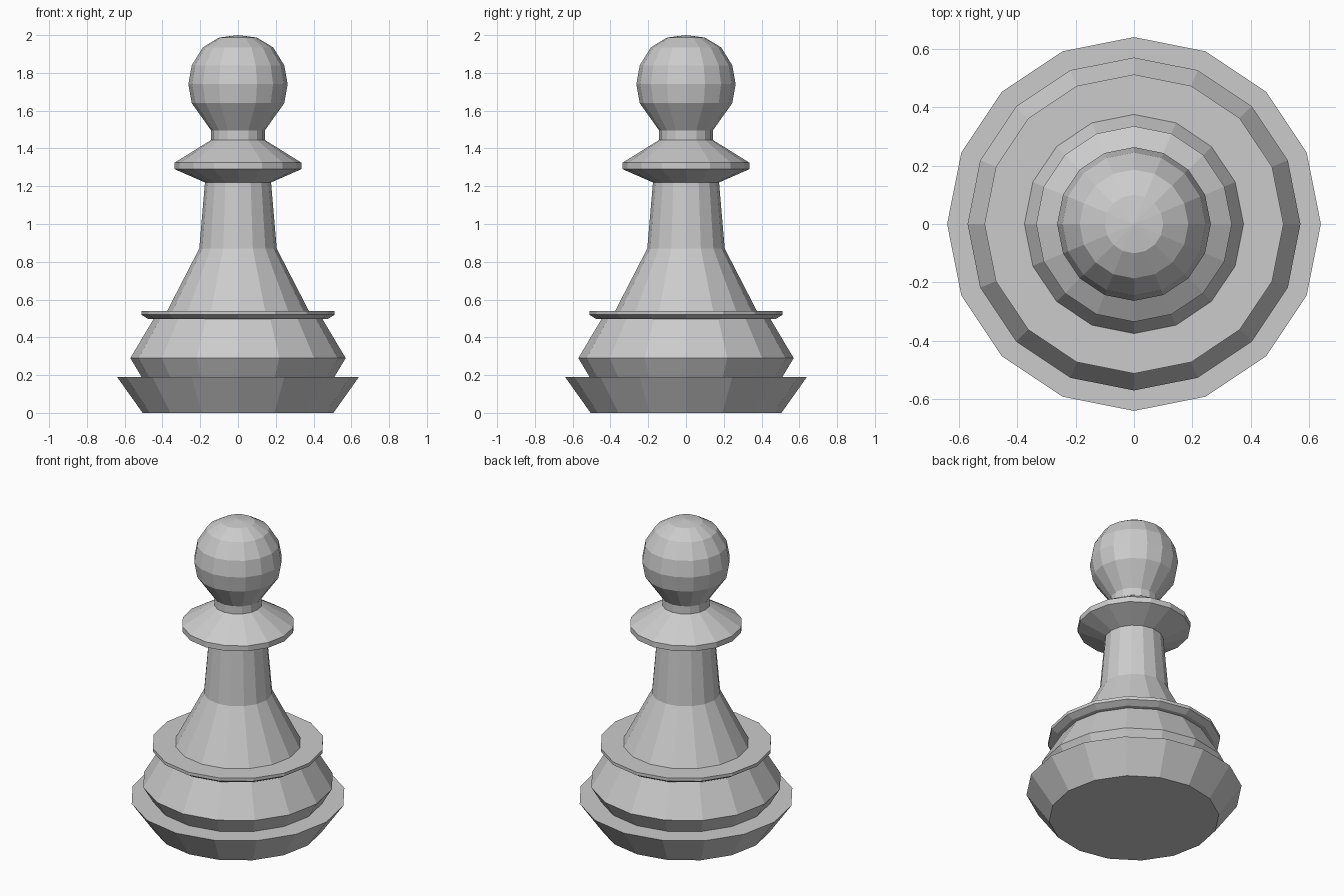
import bpy, bmesh
from math import cos, sin, tau

if "Cube" in bpy.data.objects:
    bpy.data.objects.remove(bpy.data.objects["Cube"])

SIDES = 16

# Profile as (radius, height), bottom to top
foot = [(0.505, 0), (0.64, 0.19), (0.51, 0.19)]
bulge = [(0.57, 0.29), (0.447, 0.497)]
ring = [(0.475, 0.497), (0.512, 0.52), (0.512, 0.54), (0.375, 0.54)]
stem = [(0.205, 0.87), (0.175, 1.22)]
collar = [(0.335, 1.29), (0.335, 1.325), (0.142, 1.445)]
neck = [(0.142, 1.495)]
head = [(0.245, 1.64), (0.263, 1.74), (0.245, 1.84), (0.186, 1.935), (0.1, 1.987)]


def lathe(name, profile, tip_z):
    """Turn a profile around z: flat cap below, pointed fan on top."""
    bm = bmesh.new()
    rings = [[bm.verts.new((r * cos(tau * i / SIDES), r * sin(tau * i / SIDES), z))
              for i in range(SIDES)] for r, z in profile]
    tip = bm.verts.new((0, 0, tip_z))
    bm.faces.new(rings[0][::-1])
    for i in range(SIDES):
        j = (i + 1) % SIDES
        for low, high in zip(rings, rings[1:]):
            bm.faces.new((low[i], low[j], high[j], high[i]))
        bm.faces.new((rings[-1][i], rings[-1][j], tip))
    mesh = bpy.data.meshes.new(name)
    bm.to_mesh(mesh)
    bm.free()
    obj = bpy.data.objects.new(name, mesh)
    bpy.context.collection.objects.link(obj)
    return obj


# The whole piece is one watertight turned body
lathe("pawn_body", foot + bulge + ring + stem + collar + neck + head, 2.0)
